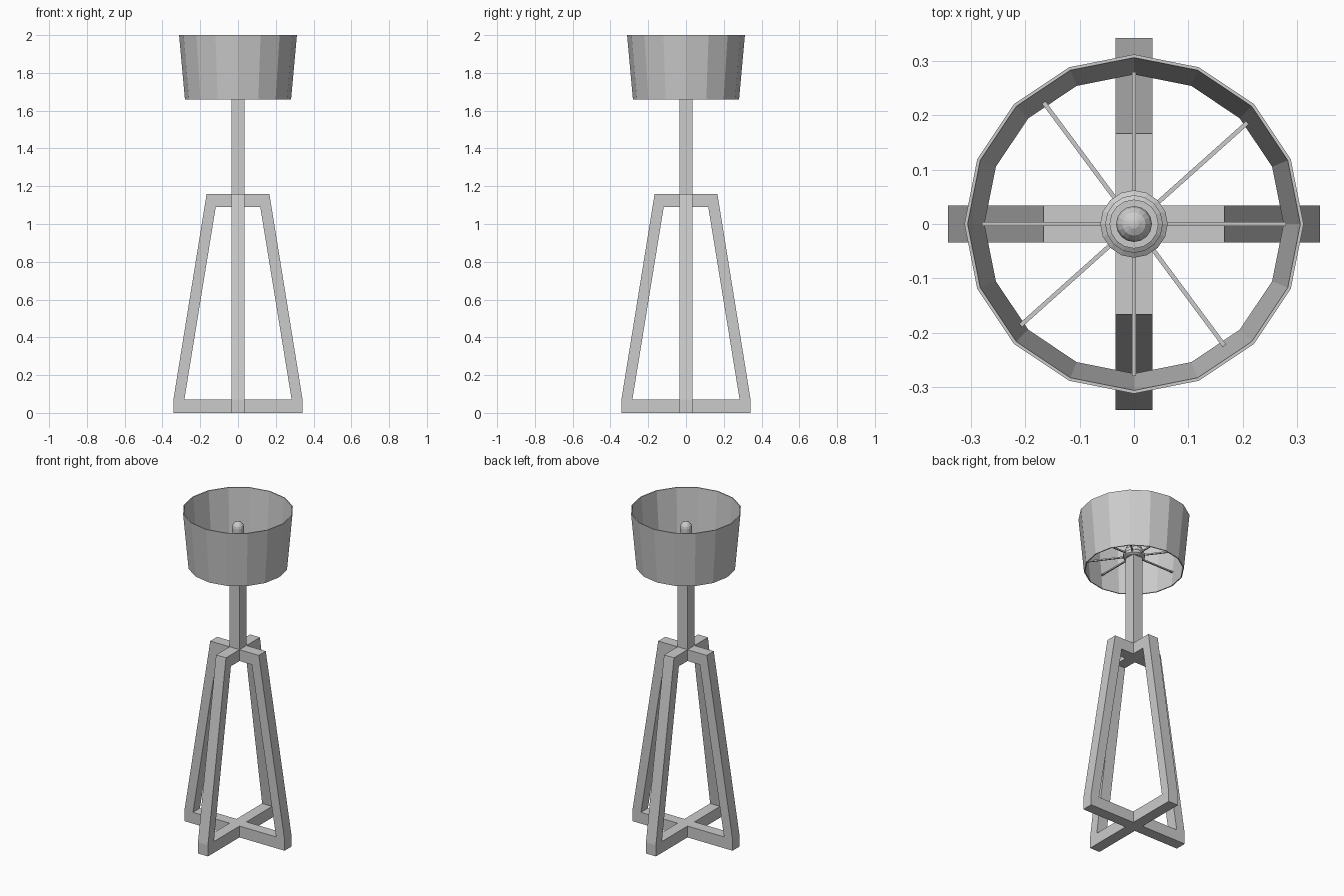
import bpy, bmesh
from math import sin, cos, pi, radians
from mathutils import Matrix

if "Cube" in bpy.data.objects:
    bpy.data.objects.remove(bpy.data.objects["Cube"])


def finish(name, bm):
    bmesh.ops.recalc_face_normals(bm, faces=bm.faces)
    mesh = bpy.data.meshes.new(name)
    bm.to_mesh(mesh)
    bm.free()
    obj = bpy.data.objects.new(name, mesh)
    bpy.context.collection.objects.link(obj)
    return obj


def box(name, size, centre):
    bm = bmesh.new()
    bmesh.ops.create_cube(bm, size=1)
    bmesh.ops.scale(bm, vec=size, verts=bm.verts)
    bmesh.ops.translate(bm, vec=centre, verts=bm.verts)
    return finish(name, bm)


def lathe(name, profile, sides=16, closed=False):
    """Turn (radius, z) points about the z axis."""
    bm = bmesh.new()
    rings = [[bm.verts.new((r * cos(2 * pi * i / sides), r * sin(2 * pi * i / sides), z))
              for i in range(sides)] for r, z in profile]
    pairs = list(zip(rings, rings[1:]))
    if closed:
        pairs.append((rings[-1], rings[0]))
    else:
        bm.faces.new(rings[0])
        bm.faces.new(rings[-1])
    for a, b in pairs:
        for i in range(sides):
            j = (i + 1) % sides
            bm.faces.new((a[i], a[j], b[j], b[i]))
    return finish(name, bm)


def leg_frame(name, angle):
    """Tapered closed frame with a wide foot, extruded in y."""
    t = 0.034
    outer = [(-0.342, 0), (0.342, 0), (0.342, 0.07), (0.166, 1.16), (-0.166, 1.16), (-0.342, 0.07)]
    inner = [(-0.284, 0.07), (0.284, 0.07), (0.284, 0.07), (0.118, 1.09), (-0.118, 1.09), (-0.284, 0.07)]
    bm = bmesh.new()

    def loop(points, y):
        made = {}
        return [made.setdefault(p, None) or made.update({p: bm.verts.new((p[0], y, p[1]))}) or made[p]
                for p in points]

    of, ob = loop(outer, -t), loop(outer, t)
    nf, nb = loop(inner, -t), loop(inner, t)
    for a, b in ((of, nf), (ob, nb), (of, ob), (nf, nb)):
        for i in range(6):
            j = (i + 1) % 6
            face = list(dict.fromkeys((a[i], a[j], b[j], b[i])))
            if len(face) > 2:
                bm.faces.new(face)
    bm.transform(Matrix.Rotation(angle, 4, 'Z'))
    return finish(name, bm)


# Crossed base frames and post
leg_frame("leg_frame_x", 0)
leg_frame("leg_frame_y", pi / 2)
box("post", (0.068, 0.068, 0.65), (0, 0, 1.415))

# Open tapered shade with thin wall
lathe("shade", [(0.281, 1.66), (0.312, 2.0), (0.306, 2.0), (0.275, 1.66)], closed=True)

# Stepped fitter holding the bulb
lathe("fitter", [(0.052, 1.735), (0.062, 1.741), (0.062, 1.759), (0.053, 1.765),
                 (0.053, 1.785), (0.045, 1.79), (0.045, 1.80)])

# Tubular bulb with rounded top
dome = [(0.033 * cos(radians(a)), 1.897 + 0.033 * sin(radians(a))) for a in (0, 25, 50, 75)]
bulb = lathe("bulb", [(0.033, 1.79)] + dome + [(0.002, 1.93)])

# Spokes from fitter to shade
for k, deg in enumerate((0, 41.8, 90, 126.6, 180, 221.8, 270, 306.6)):
    spoke = box(f"spoke_{k + 1}", (0.228, 0.008, 0.008), (0.166, 0, 1.75))
    spoke.data.transform(Matrix.Rotation(radians(deg), 4, 'Z'))
